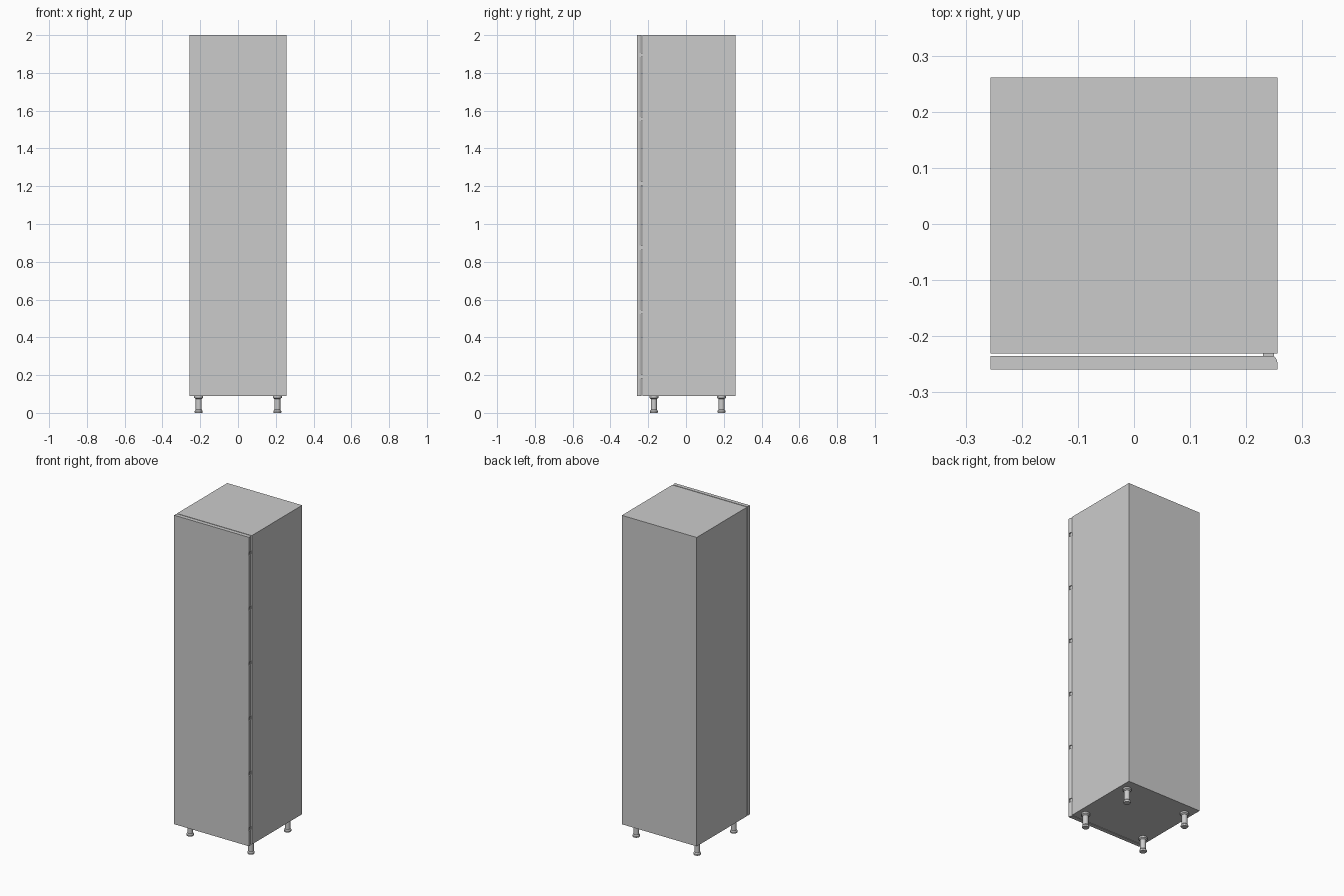
import bpy, bmesh, math

if "Cube" in bpy.data.objects:
    bpy.data.objects.remove(bpy.data.objects["Cube"])


def make(name, bm):
    bmesh.ops.recalc_face_normals(bm, faces=bm.faces)
    me = bpy.data.meshes.new(name)
    bm.to_mesh(me)
    bm.free()
    ob = bpy.data.objects.new(name, me)
    bpy.context.collection.objects.link(ob)
    return ob


def prism(name, pts, z0, z1):
    bm = bmesh.new()
    f = bm.faces.new([bm.verts.new((x, y, z0)) for x, y in pts])
    up = bmesh.ops.extrude_face_region(bm, geom=[f])
    bmesh.ops.translate(bm, vec=(0, 0, z1 - z0),
                        verts=[v for v in up["geom"] if isinstance(v, bmesh.types.BMVert)])
    return make(name, bm)


def box(name, x0, x1, y0, y1, z0, z1):
    return prism(name, [(x0, y0), (x1, y0), (x1, y1), (x0, y1)], z0, z1)


def lathe(name, profile, x, y, n=24):
    bm = bmesh.new()
    rings = [[bm.verts.new((x + r * math.cos(2 * math.pi * i / n),
                            y + r * math.sin(2 * math.pi * i / n), z)) for i in range(n)]
             for r, z in profile]
    for a, b in zip(rings, rings[1:]):
        for i in range(n):
            bm.faces.new((a[i], a[(i + 1) % n], b[(i + 1) % n], b[i]))
    bm.faces.new(rings[0])
    bm.faces.new(rings[-1])
    ob = make(name, bm)
    for o in bpy.context.selected_objects:
        o.select_set(False)
    bpy.context.view_layer.objects.active = ob
    ob.select_set(True)
    bpy.ops.object.shade_smooth_by_angle(angle=math.radians(35))
    return ob


W, BACK, FRONT, BASE, TOP = 0.256, 0.261, -0.259, 0.09, 2.0

# Cabinet carcass
box("cabinet_body", -W, W, -0.231, BACK, BASE, TOP)

# Full-height door with a rounded finger edge on the right
door = prism("door", [(-W, FRONT), (W, FRONT), (W, -0.249), (0.2545, -0.243),
                      (0.252, -0.238), (0.249, -0.235), (-W, -0.235)], BASE, TOP)

# Small pockets in the door edge, each with a spacer bridging the gap
for i in range(6):
    z = 0.193 + i * 0.3405
    cut = box(f"edge_pocket_cutter_{i}", 0.249, 0.27, -0.2575, -0.22, z - 0.011, z + 0.011)
    cut.hide_render = True
    cut.hide_viewport = True
    m = door.modifiers.new("pocket", "BOOLEAN")
    m.operation = "DIFFERENCE"
    m.solver = "EXACT"
    m.object = cut
    box(f"door_spacer_{i}", 0.230, 0.2495, -0.2365, -0.2305, z - 0.011, z + 0.011)

# Adjustable feet
foot = [(0.019, 0), (0.021, 0.003), (0.021, 0.010), (0.016, 0.017),
        (0.016, 0.074), (0.024, 0.080), (0.024, 0.0905)]
for sx, side in ((-1, "left"), (1, "right")):
    for y, end in ((-0.17, "front"), (0.188, "back")):
        lathe(f"{end}_{side}_foot", foot, sx * 0.208, y)
